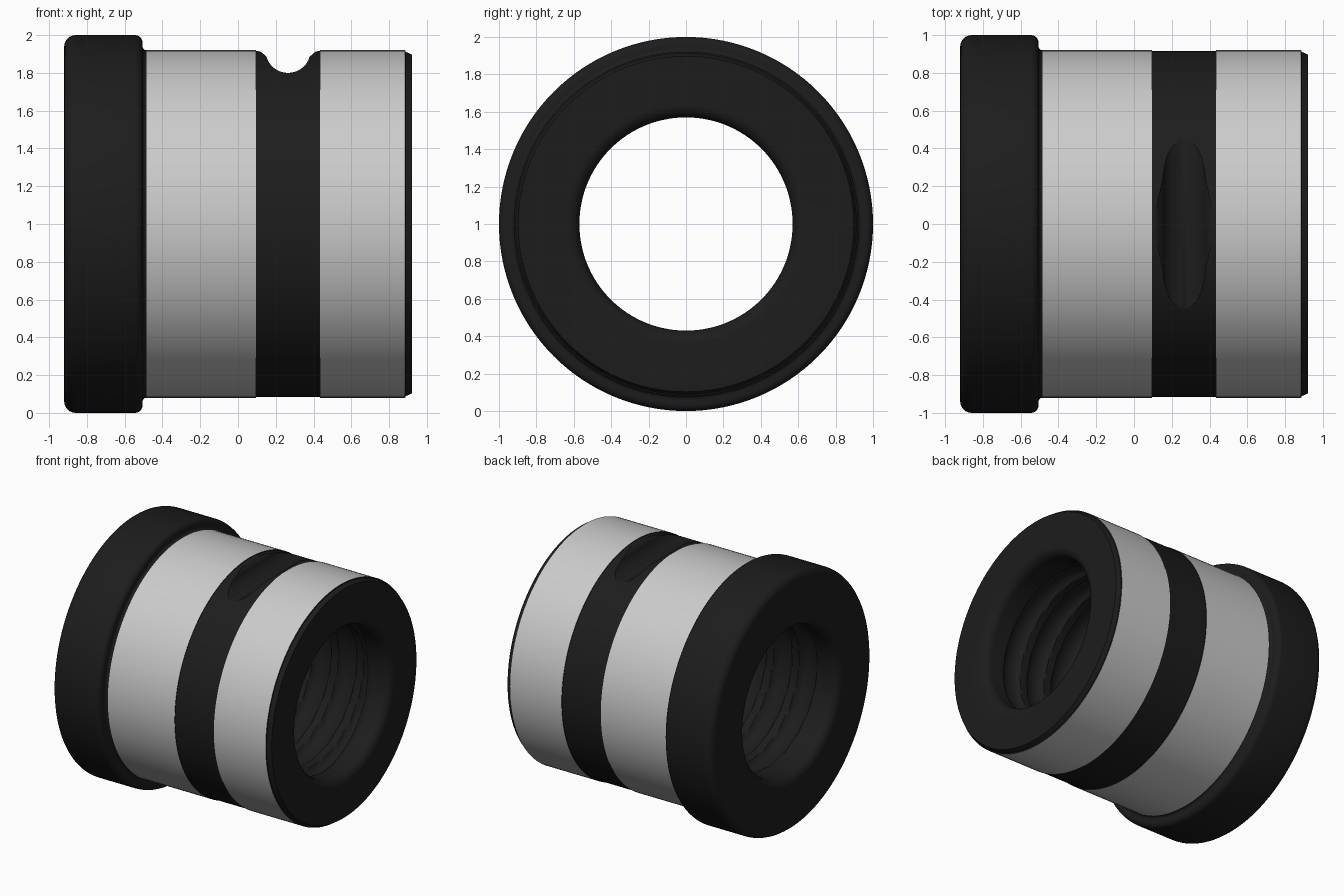
import bpy, bmesh
from math import pi, sin, cos, sqrt, radians

if "Cube" in bpy.data.objects:
    bpy.data.objects.remove(bpy.data.objects["Cube"])

SEGS = 128
BORE, PITCH, DEPTH, HALF = 0.57, 0.22, 0.04, 0.075


def arc(cx, cr, rad, a0, a1, n=6):
    return [(cx + rad * cos(radians(a0 + (a1 - a0) * i / n)),
             cr + rad * sin(radians(a0 + (a1 - a0) * i / n))) for i in range(n + 1)]


def make_object(name, bm):
    mesh = bpy.data.meshes.new(name)
    bmesh.ops.recalc_face_normals(bm, faces=bm.faces)
    bm.to_mesh(mesh)
    bm.free()
    ob = bpy.data.objects.new(name, mesh)
    bpy.context.collection.objects.link(ob)
    return ob


def groove(x, t):
    # helical ball track, faded out near the ends
    u = ((x / PITCH - t / (2 * pi)) % 1 - 0.5) * PITCH
    fade = max(0, min(1, (0.76 - abs(x)) / 0.05))
    return fade * DEPTH * sqrt(max(0, 1 - (u / HALF) ** 2))


# Closed (x, radius) profile: flange, ground lands, recessed band, end chamfer, bore
outer = arc(-0.86, 0.94, 0.06, 180, 90) + arc(-0.545, 0.96, 0.04, 90, 0)
outer += arc(-0.485, 0.94, 0.02, 180, 270)
outer += [(0.095, 0.92), (0.095, 0.915), (0.435, 0.915), (0.435, 0.92),
          (0.885, 0.92), (0.887, 0.912), (0.92, 0.897)]
outer += arc(0.85, BORE + 0.07, 0.07, 0, -90, 8)
ROWS = 160
bore = [(0.85 - 1.7 * i / ROWS, BORE) for i in range(1, ROWS)]
profile = outer + bore + arc(-0.85, BORE + 0.07, 0.07, 270, 180, 8)

bm = bmesh.new()
rings = []
for x, r in profile:
    ring = []
    for k in range(SEGS):
        t = 2 * pi * k / SEGS
        rr = r + groove(x, t) if abs(r - BORE) < 1e-6 else r
        ring.append(bm.verts.new((x, rr * cos(t), 1 + rr * sin(t))))
    rings.append(ring)
n = len(profile)
for i in range(n):
    j = (i + 1) % n
    land = all(abs(profile[q][1] - 0.92) < 1e-6 for q in (i, j))
    for k in range(SEGS):
        m = (k + 1) % SEGS
        f = bm.faces.new((rings[i][k], rings[i][m], rings[j][m], rings[j][k]))
        f.material_index = 1 if land else 0
body = make_object("nut_body", bm)

dark = bpy.data.materials.new("dark_steel")
dark.diffuse_color = (0.012, 0.012, 0.012, 1)
dark.use_nodes = True
dark.node_tree.nodes["Principled BSDF"].inputs["Base Color"].default_value = dark.diffuse_color
plain = bpy.data.materials.new("plain")
body.data.materials.append(dark)
body.data.materials.append(plain)

# Oil slot cutter: round-bottomed channel along y with flared lips
CX = 0.265
half = [(0.165, 1.98), (0.165, 1.917), (0.145, 1.912), (0.13, 1.9)]
half += [(0.118 * cos(radians(a)), 1.915 + 0.115 * sin(radians(a))) for a in range(-15, -90, -8)]
section = half + [(0, 1.80)] + [(-x, z) for x, z in reversed(half)]
bm = bmesh.new()
face = bm.faces.new([bm.verts.new((CX + x, -0.8, z)) for x, z in section])
ext = bmesh.ops.extrude_face_region(bm, geom=[face])
bmesh.ops.translate(bm, vec=(0, 1.6, 0),
                    verts=[v for v in ext["geom"] if isinstance(v, bmesh.types.BMVert)])
cutter = make_object("slot_cutter", bm)
cutter.data.materials.append(dark)
cutter.hide_render = True

mod = body.modifiers.new("oil_slot", "BOOLEAN")
mod.operation, mod.solver, mod.object = "DIFFERENCE", "EXACT", cutter
bpy.context.view_layer.objects.active = body
bpy.ops.object.modifier_apply(modifier=mod.name)
bpy.data.objects.remove(cutter)

# Split the grey ground lands off the dark body
lands = body.copy()
lands.data = body.data.copy()
lands.name = "ground_lands"
bpy.context.collection.objects.link(lands)
for ob, keep in ((body, 0), (lands, 1)):
    bm = bmesh.new()
    bm.from_mesh(ob.data)
    bmesh.ops.delete(bm, geom=[f for f in bm.faces if f.material_index != keep], context="FACES")
    for f in bm.faces:
        f.material_index = 0
    bm.to_mesh(ob.data)
    bm.free()
    ob.data.materials.clear()
body.data.materials.append(dark)

for ob in (body, lands):
    bpy.ops.object.select_all(action="DESELECT")
    ob.select_set(True)
    bpy.context.view_layer.objects.active = ob
    bpy.ops.object.shade_smooth_by_angle(angle=radians(30))
